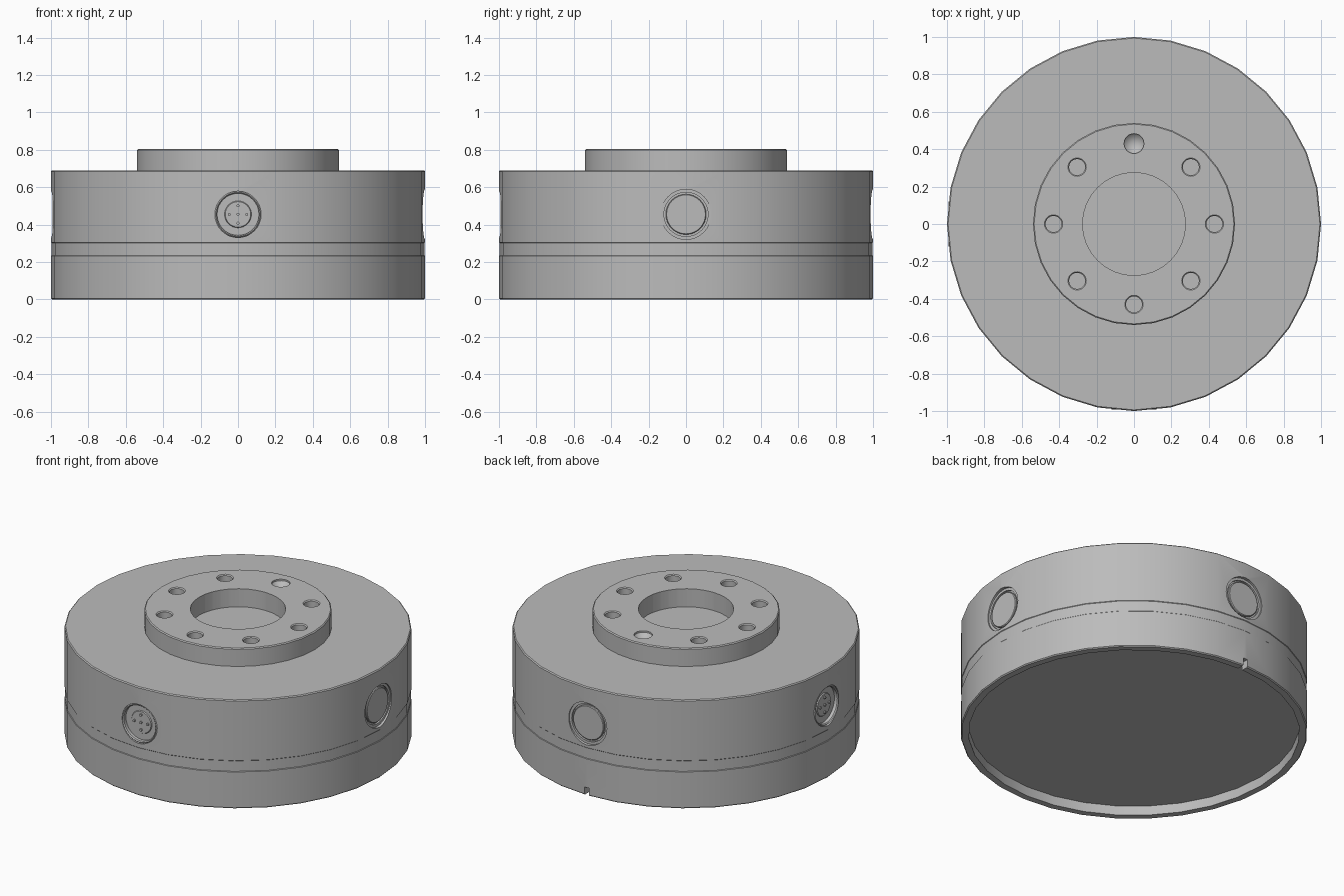
import bpy, bmesh, math
from mathutils import Matrix

cube = bpy.data.objects.get("Cube")
if cube:
    bpy.data.objects.remove(cube, do_unlink=True)

grey = bpy.data.materials.new("machined grey")
grey.use_nodes = True
colour = (0.5, 0.5, 0.5, 1)
grey.diffuse_color = colour
grey.node_tree.nodes["Principled BSDF"].inputs["Base Color"].default_value = colour

PORT_Z = 0.455


def lathe(name, profile, steps=32, matrix=Matrix()):
    """Turn a (radius, height) profile that starts and ends on the axis."""
    bm = bmesh.new()
    verts = [bm.verts.new((r, 0, z)) for r, z in profile]
    edges = [bm.edges.new(pair) for pair in zip(verts, verts[1:])]
    bmesh.ops.spin(bm, geom=verts + edges, axis=(0, 0, 1), cent=(0, 0, 0),
                   angle=math.tau, steps=steps, use_duplicate=False)
    bmesh.ops.remove_doubles(bm, verts=bm.verts, dist=1e-5)
    bmesh.ops.recalc_face_normals(bm, faces=bm.faces)
    bm.transform(matrix)
    return make(name, bm)


def make(name, bm):
    mesh = bpy.data.meshes.new(name)
    bm.to_mesh(mesh)
    bm.free()
    mesh.materials.append(grey)
    obj = bpy.data.objects.new(name, mesh)
    bpy.context.collection.objects.link(obj)
    return obj


def cylinder(name, r, low, high, steps=24, matrix=Matrix()):
    return lathe(name, [(0, low), (r, low), (r, high), (0, high)], steps, matrix)


def cut(obj, cutter):
    cutter.hide_render = True
    mod = obj.modifiers.new("cut", 'BOOLEAN')
    mod.object = cutter
    mod.solver = 'EXACT'
    bpy.context.view_layer.objects.active = obj
    bpy.ops.object.modifier_apply(modifier=mod.name)
    bpy.data.objects.remove(cutter, do_unlink=True)


def outward(turn):
    """Local z points out of the body side; turn 0 is the front."""
    return (Matrix.Translation((0, 0, PORT_Z)) @ Matrix.Rotation(turn, 4, 'Z')
            @ Matrix.Rotation(math.pi / 2, 4, 'X'))


# Drum body with shallow band and recessed underside
body = lathe("body", [
    (0, 0.06), (0.954, 0.06), (0.954, 0), (0.994, 0), (1, 0.006),
    (1, 0.233), (0.997, 0.236), (0.997, 0.302), (1, 0.305),
    (1, 0.684), (0.994, 0.69), (0, 0.69)])

# Small notch in the lower rim at the back
bm = bmesh.new()
bmesh.ops.create_cube(bm, size=1, matrix=Matrix.Translation((0, 0.98, 0.015))
                      @ Matrix.Diagonal((0.03, 0.12, 0.07, 1)))
cut(body, make("notch_cutter", bm))

# Raised mounting flange with centre bore
flange = lathe("mounting_flange", [
    (0, 0.68), (0.54, 0.68), (0.54, 0.799), (0.534, 0.805), (0, 0.805)])
cut(flange, cylinder("bore_cutter", 0.275, 0.6, 0.9, 32))

# Ring of bolt holes, with one conical locating hole at the back
for i in range(8):
    a = i * math.tau / 8
    place = Matrix.Translation((0.43 * math.cos(a), 0.43 * math.sin(a), 0))
    if i == 2:
        hole = lathe("locating_cutter",
                     [(0, 0.74), (0.053, 0.795), (0.053, 0.85), (0, 0.85)], 24, place)
    else:
        hole = lathe("bolt_cutter", [(0, 0.71), (0.043, 0.71), (0.043, 0.799),
                                     (0.05, 0.806), (0.05, 0.85), (0, 0.85)], 24, place)
    cut(flange, hole)

# Side ports: pin sockets at front and right, blank plugs at left and back
parts = [body, flange]
for side, turns, pinned in (("front", 0, True), ("left", 1, False),
                            ("back", 2, False), ("right", 3, True)):
    m = outward(turns * math.pi / 2)
    radius = 0.124 if pinned else 0.134
    cut(body, cylinder("port_cutter", radius, 0.955, 1.1, 32, m))
    if pinned:
        parts.append(lathe(side + "_socket", [
            (0, 0.95), (0.124, 0.95), (0.124, 0.986), (0.118, 0.992), (0.112, 0.986),
            (0.112, 0.966), (0.072, 0.966), (0.068, 0.972), (0, 0.972)], 32, m))
        for x, y in ((0, 0), (1, 0), (-1, 0), (0, 1), (0, -1)):
            spot = m @ Matrix.Translation((x * 0.047, y * 0.047, 0))
            parts.append(cylinder(side + "_pin", 0.008, 0.96, 0.982, 10, spot))
    else:
        parts.append(lathe(side + "_plug", [
            (0, 0.95), (0.134, 0.95), (0.134, 0.98), (0.118, 0.98), (0.118, 0.968),
            (0.108, 0.968), (0.108, 0.978), (0.104, 0.982), (0, 0.982)], 32, m))

# Smooth turned surfaces, crisp edges
bpy.ops.object.select_all(action='DESELECT')
for obj in parts:
    obj.select_set(True)
bpy.context.view_layer.objects.active = body
bpy.ops.object.shade_smooth_by_angle(angle=math.radians(30))
